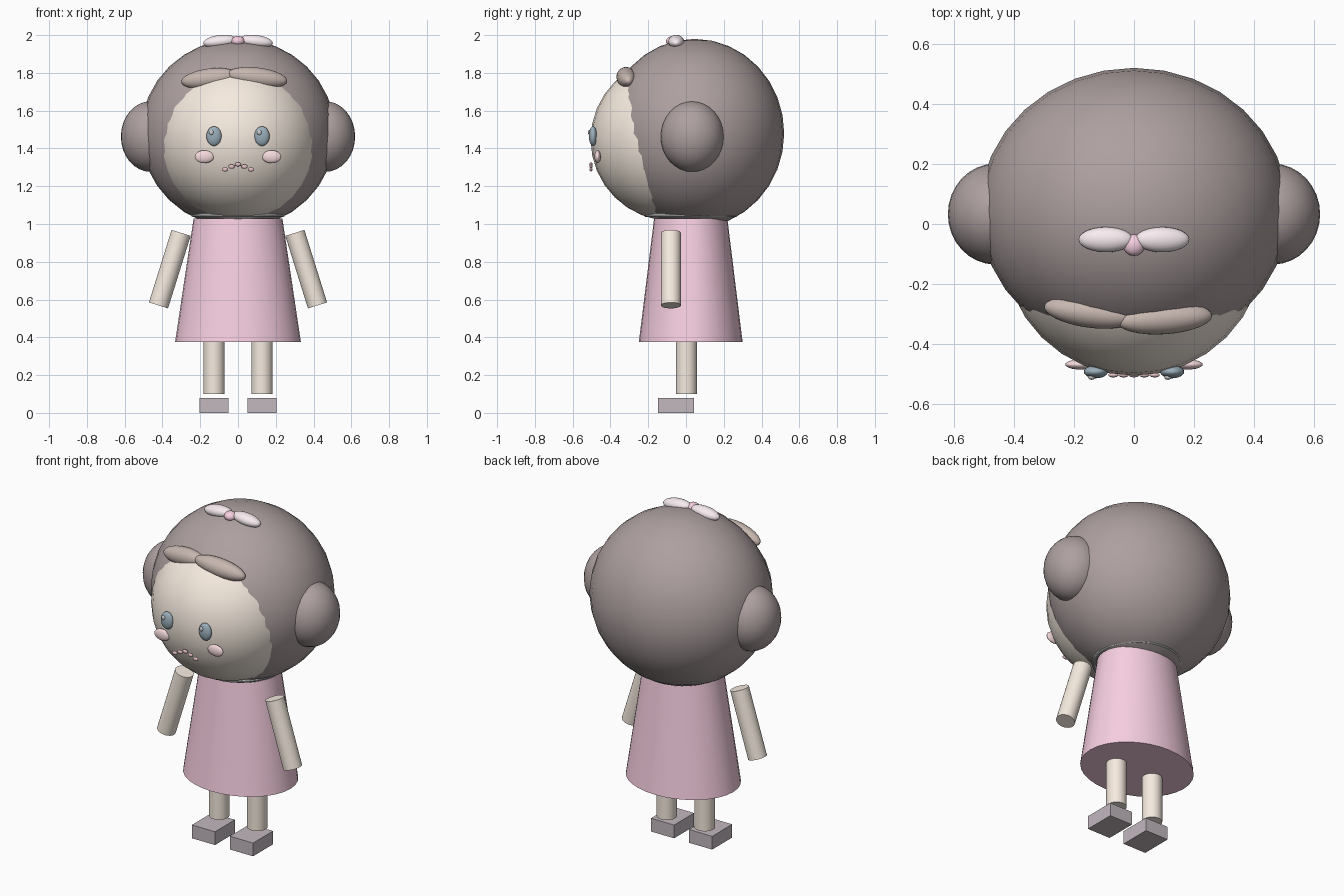
import bpy
from math import radians, atan2, hypot

if "Cube" in bpy.data.objects:
    bpy.data.objects.remove(bpy.data.objects["Cube"])

def material(name, r, g, b):
    m = bpy.data.materials.new(name)
    m.diffuse_color = (r, g, b, 1)
    m.use_nodes = True
    m.node_tree.nodes["Principled BSDF"].inputs["Base Color"].default_value = m.diffuse_color
    return m

SKIN = material("skin", 0.92, 0.83, 0.74)
HAIR = material("hair", 0.42, 0.35, 0.35)
FRINGE = material("fringe", 0.57, 0.47, 0.43)
PINK = material("pink", 0.93, 0.62, 0.75)
PALE = material("pale_pink", 0.94, 0.84, 0.88)
BLUSH = material("blush", 0.92, 0.70, 0.72)
LIP = material("lip", 0.78, 0.53, 0.56)
EYE = material("eye", 0.33, 0.43, 0.50)
WHITE = material("white", 0.97, 0.97, 0.97)
SHOE = material("shoe", 0.54, 0.48, 0.52)

def finish(name, mat, scale=(1, 1, 1), rot=(0, 0, 0), smooth=True):
    o = bpy.context.object
    o.name = name
    o.scale = scale
    o.rotation_euler = [radians(a) for a in rot]
    o.data.materials.append(mat)
    if smooth:
        bpy.ops.object.shade_smooth_by_angle(angle=radians(35))
    return o

def ball(name, loc, radii, mat, rot=(0, 0, 0), seg=32):
    bpy.ops.mesh.primitive_uv_sphere_add(segments=seg, ring_count=seg // 2, location=loc)
    return finish(name, mat, radii, rot)

def cone(name, loc, r1, r2, depth, mat, scale=(1, 1, 1), rot=(0, 0, 0)):
    bpy.ops.mesh.primitive_cone_add(vertices=32, radius1=r1, radius2=r2, depth=depth, location=loc)
    return finish(name, mat, scale, rot)

# Head and hair
ball("face", (0, -0.07, 1.447), (0.435, 0.435, 0.432), SKIN)
ball("hair_cap", (0, 0.045, 1.48), (0.515, 0.475, 0.50), HAIR)

# Swept fringe locks
ball("fringe_left", (-0.15, -0.295, 1.77), (0.152, 0.05, 0.053), FRINGE, (0, -7, -8))
ball("fringe_right", (0.102, -0.315, 1.775), (0.16, 0.052, 0.053), FRINGE, (0, 7, 4))

# Dress and collar
cone("dress", (0, 0.025, 0.7025), 0.333, 0.235, 0.655, PINK, (1, 0.825, 1))
bpy.ops.mesh.primitive_torus_add(location=(0, 0.025, 1.048), major_radius=0.236,
                                 minor_radius=0.012, major_segments=32, minor_segments=10)
finish("collar", WHITE)

# Bow knot
ball("bow_knot", (0, -0.07, 1.968), (0.036, 0.036, 0.027), PINK, seg=24)

# Mirrored parts
for s, side in ((-1, "left"), (1, "right")):
    ball(f"hair_bun_{side}", (s * 0.462, 0.033, 1.463), (0.158, 0.168, 0.187), HAIR)
    ball(f"bow_loop_{side}", (s * 0.094, -0.052, 1.966), (0.091, 0.042, 0.034), PALE, (0, s * 6, 0), 24)
    ball(f"eye_{side}", (s * 0.127, -0.492, 1.465), (0.04, 0.022, 0.052), EYE, seg=24)
    ball(f"eye_glint_{side}", (s * 0.127 - 0.014, -0.511, 1.485), (0.012, 0.008, 0.014), WHITE, seg=16)
    ball(f"cheek_{side}", (s * 0.178, -0.468, 1.356), (0.051, 0.017, 0.034), BLUSH, seg=24)

    # Arm leaning outward from shoulder to wrist
    dx, dz = 0.12, 0.384
    cone(f"arm_{side}", (s * 0.361, -0.08, 0.761), 0.053, 0.053, hypot(dx, dz), SKIN,
         rot=(0, -s * atan2(dx, dz) * 57.2958, 0))

    cone(f"leg_{side}", (s * 0.127, 0.002, 0.30), 0.056, 0.056, 0.40, SKIN)

    bpy.ops.mesh.primitive_cube_add(size=1, location=(s * 0.127, -0.053, 0.04))
    finish(f"shoe_{side}", SHOE, (0.154, 0.19, 0.08), smooth=False)

# Mouth: a row of small beads on an arc
for i in range(-2, 3):
    z = (1.316, 1.304, 1.289)[abs(i)]
    ball(f"mouth_bead_{i + 3}", (i * 0.0345, -0.503, z), (0.017, 0.008, 0.011), LIP, seg=16)
